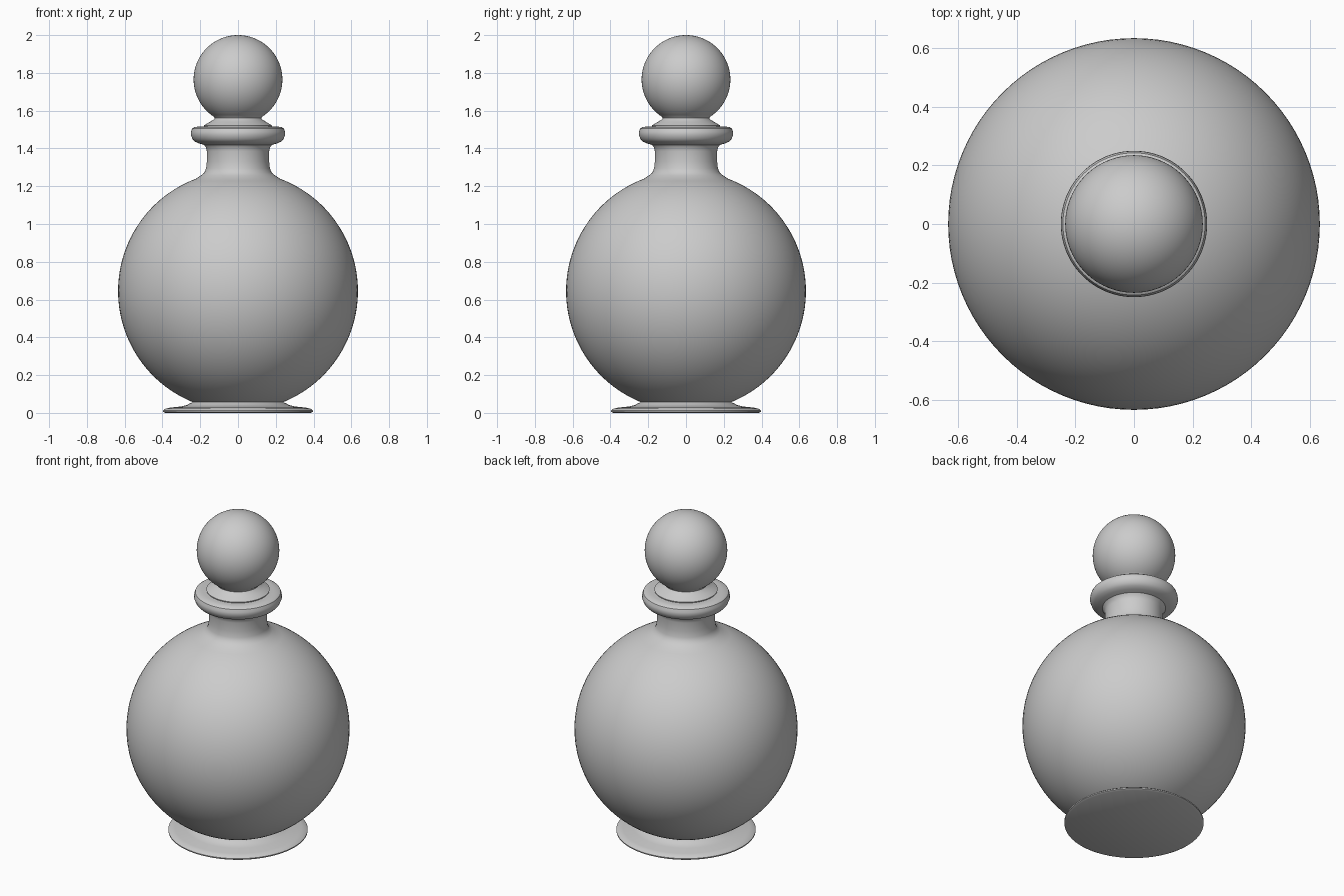
import bpy, bmesh, math

if "Cube" in bpy.data.objects:
    bpy.data.objects.remove(bpy.data.objects["Cube"])

SEGMENTS = 96


def arc(zc, r, z0, z1, n):
    """Profile points on a circle centred on the axis, from height z0 up to z1."""
    a0 = math.asin(max(-1, min(1, (z0 - zc) / r)))
    a1 = math.asin(max(-1, min(1, (z1 - zc) / r)))
    angles = [a0 + (a1 - a0) * i / n for i in range(n + 1)]
    return [(max(0.0, r * math.cos(a)), zc + r * math.sin(a)) for a in angles]


def lathe(name, profile):
    """Revolve an (r, z) profile around the z axis."""
    bm = bmesh.new()
    verts = [bm.verts.new((r, 0, z)) for r, z in profile]
    edges = [bm.edges.new(pair) for pair in zip(verts, verts[1:])]
    bmesh.ops.spin(bm, geom=verts + edges, cent=(0, 0, 0), axis=(0, 0, 1),
                   angle=math.tau, steps=SEGMENTS, use_duplicate=False)
    bmesh.ops.remove_doubles(bm, verts=bm.verts, dist=1e-5)
    bmesh.ops.recalc_face_normals(bm, faces=bm.faces)
    mesh = bpy.data.meshes.new(name)
    bm.to_mesh(mesh)
    bm.free()
    obj = bpy.data.objects.new(name, mesh)
    bpy.context.collection.objects.link(obj)
    bpy.ops.object.select_all(action='DESELECT')
    obj.select_set(True)
    bpy.context.view_layer.objects.active = obj
    bpy.ops.object.shade_smooth_by_angle(angle=math.radians(35))
    return obj


# Flared foot, round belly, neck and rolled lip as one glass body
foot = [(0, 0), (0.385, 0), (0.396, 0.006), (0.397, 0.013), (0.385, 0.022),
        (0.36, 0.028), (0.30, 0.034), (0.268, 0.042), (0.256, 0.05)]
belly = arc(0.645, 0.635, 0.057, 1.24, 48)
neck = [(0.195, 1.258), (0.178, 1.272), (0.169, 1.295), (0.165, 1.33),
        (0.165, 1.385), (0.169, 1.405), (0.18, 1.419)]
lip = [(0.205, 1.426), (0.228, 1.436), (0.241, 1.45), (0.25, 1.472),
       (0.249, 1.488), (0.243, 1.505), (0.23, 1.514), (0.20, 1.516), (0, 1.516)]
lathe("bottle_body", foot + belly + neck + lip)

# Stopper: sloped collar running into a ball
collar = [(0, 1.512), (0.178, 1.512), (0.18, 1.522), (0.15, 1.54),
          (0.13, 1.552), (0.123, 1.56)]
lathe("stopper", collar + arc(1.765, 0.235, 1.568, 2.0, 36))
